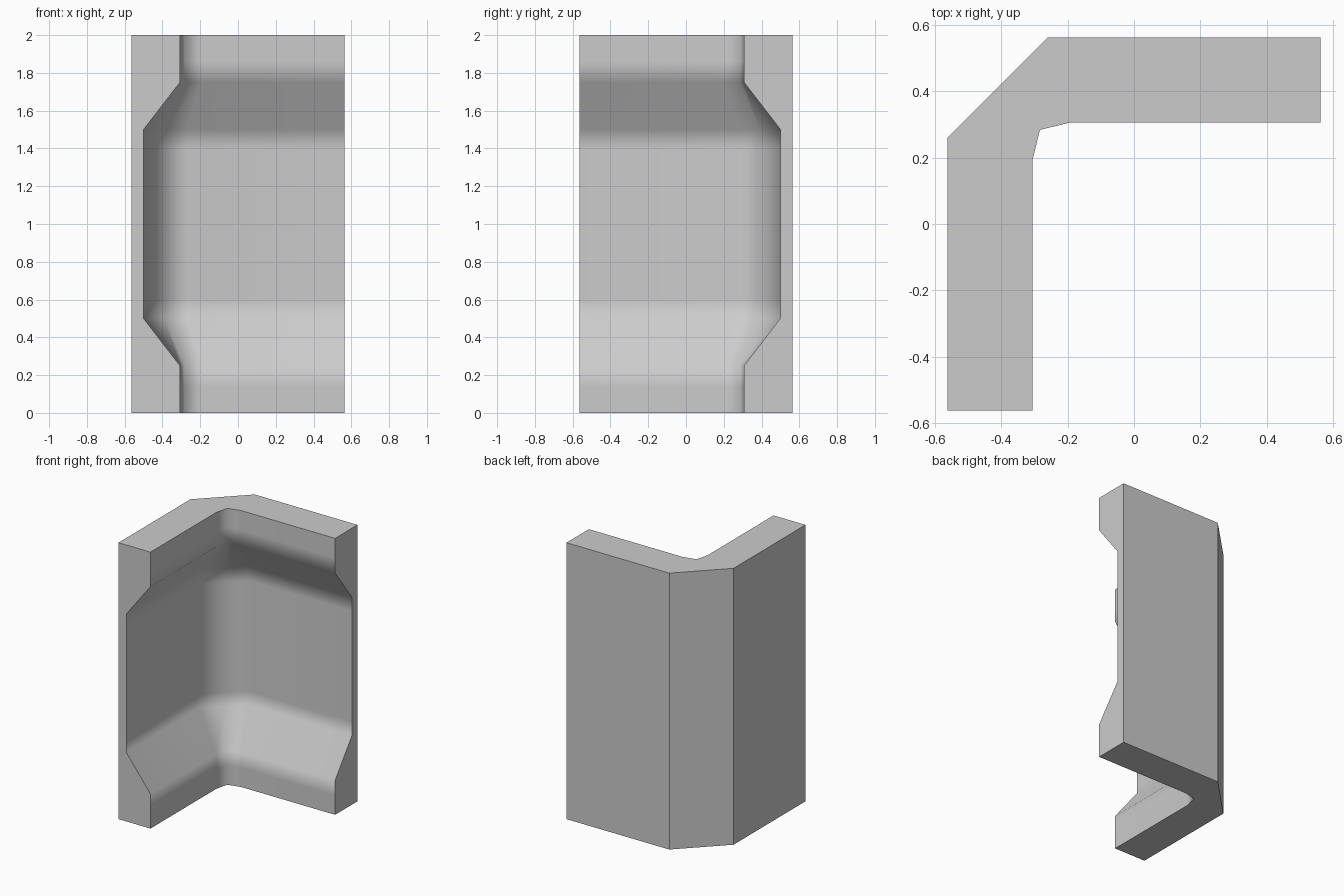
import bpy, bmesh

if "Cube" in bpy.data.objects:
    bpy.data.objects.remove(bpy.data.objects["Cube"])

R = 0.5625          # half width
C = 0.26            # where the outer chamfer starts

# inner profile per level: wall position, corner start, corner point
END = (0.307, 0.19, 0.284)
MID = (0.5, 0.27, 0.39)
levels = [(0, END), (0.14, END), (0.25, END), (0.5, MID), (0.6, MID),
          (1.4, MID), (1.5, MID), (1.75, END), (1.86, END), (2, END)]

def section(wall, start, corner):
    inner = [(-wall, -R), (-wall, start), (-corner, corner), (-start, wall), (R, wall)]
    outer = [(R, R), (-C, R), (-R, C), (-R, -R)]
    return inner + outer

bm = bmesh.new()
rings = [[bm.verts.new((x, y, z)) for x, y in section(*p)] for z, p in levels]
n = len(rings[0])

# recessed inner surface, smooth along its length
for a, b in zip(rings, rings[1:]):
    for i in range(4):
        bm.faces.new((a[i], a[i + 1], b[i + 1], b[i])).smooth = True

# flat outer faces and end caps
for i in range(5, n - 1):
    bm.faces.new((rings[0][i], rings[0][i + 1], rings[-1][i + 1], rings[-1][i]))
bm.faces.new([r[4] for r in rings] + [rings[-1][5], rings[0][5]])
bm.faces.new([r[0] for r in rings] + [rings[-1][n - 1], rings[0][n - 1]])
bm.faces.new(rings[0])
bm.faces.new(rings[-1])

# drop the unused outer points of the middle rings
bmesh.ops.delete(bm, geom=[v for v in bm.verts if not v.link_faces], context='VERTS')
bmesh.ops.recalc_face_normals(bm, faces=bm.faces[:])
for e in bm.edges:
    e.smooth = all(f.smooth for f in e.link_faces)

mesh = bpy.data.meshes.new("corner_wall")
bm.to_mesh(mesh)
bm.free()
wall = bpy.data.objects.new("corner_wall", mesh)
bpy.context.collection.objects.link(wall)

# larger faces dominate the shading
mod = wall.modifiers.new("weighted_normals", 'WEIGHTED_NORMAL')
mod.keep_sharp = True
